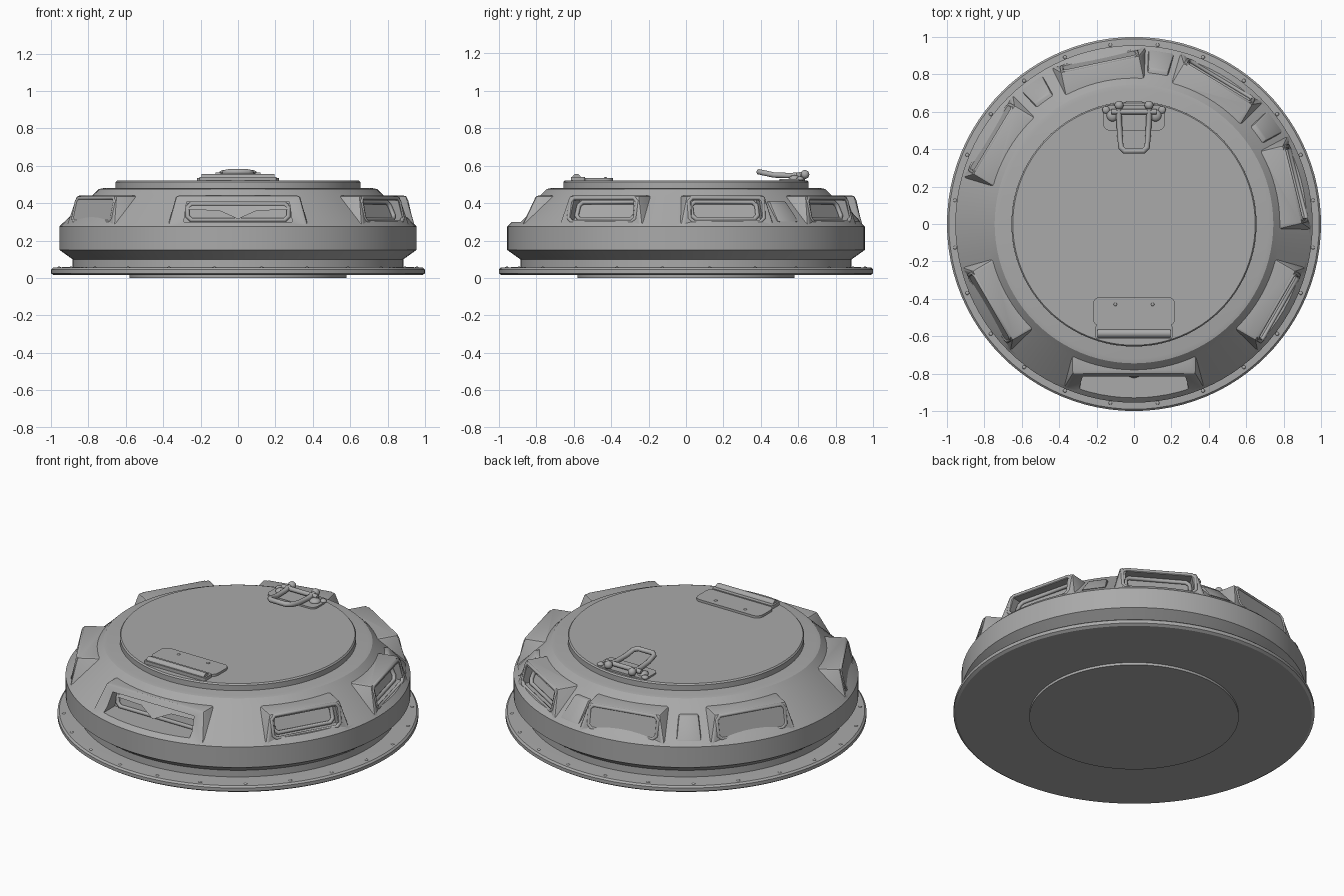
import bpy, bmesh, math
from mathutils import Matrix, Vector

if "Cube" in bpy.data.objects:
    bpy.data.objects.remove(bpy.data.objects["Cube"], do_unlink=True)

paint = bpy.data.materials.new("grey_metal")
paint.use_nodes = True
GREY = (0.4, 0.4, 0.4, 1)
paint.diffuse_color = GREY
paint.node_tree.nodes["Principled BSDF"].inputs["Base Color"].default_value = GREY


def finish(bm, name):
    bmesh.ops.recalc_face_normals(bm, faces=bm.faces)
    me = bpy.data.meshes.new(name)
    bm.to_mesh(me)
    bm.free()
    me.materials.append(paint)
    ob = bpy.data.objects.new(name, me)
    bpy.context.collection.objects.link(ob)
    return ob


def activate(ob):
    bpy.ops.object.select_all(action="DESELECT")
    ob.select_set(True)
    bpy.context.view_layer.objects.active = ob


def smooth(ob, angle=30):
    activate(ob)
    bpy.ops.object.shade_smooth_by_angle(angle=math.radians(angle))
    return ob


def lathe(name, profile, steps=96):
    bm = bmesh.new()
    vs = [bm.verts.new((r, 0, z)) for r, z in profile]
    es = [bm.edges.new(p) for p in zip(vs, vs[1:])]
    bmesh.ops.spin(bm, geom=vs + es, cent=(0, 0, 0), axis=(0, 0, 1),
                   angle=math.tau, steps=steps)
    bmesh.ops.remove_doubles(bm, verts=bm.verts, dist=1e-4)
    return finish(bm, name)


def block(name, deg, low, high, bevel=0):
    """Tapered block at an angle; low and high are (z, inner r, outer r, half width)."""
    bm = bmesh.new()
    bmesh.ops.create_cube(bm, size=2)
    for v in bm.verts:
        z, r0, r1, w = high if v.co.z > 0 else low
        v.co = (r1 if v.co.x > 0 else r0, w * v.co.y, z)
    if bevel:
        bmesh.ops.bevel(bm, geom=bm.edges[:], offset=bevel, segments=2,
                        profile=0.5, affect="EDGES")
    bm.transform(Matrix.Rotation(math.radians(deg), 4, "Z"))
    return finish(bm, name)


def boolean(ob, other, operation):
    mod = ob.modifiers.new(operation, "BOOLEAN")
    mod.operation, mod.object, mod.solver = operation, other, "EXACT"
    activate(ob)
    bpy.ops.object.modifier_apply(modifier=mod.name)
    bpy.data.objects.remove(other, do_unlink=True)


def tube(name, points, radius, cyclic=False):
    cu = bpy.data.curves.new(name, "CURVE")
    cu.dimensions = "3D"
    cu.bevel_depth, cu.bevel_resolution, cu.use_fill_caps = radius, 3, True
    sp = cu.splines.new("POLY")
    sp.points.add(len(points) - 1)
    for p, co in zip(sp.points, points):
        p.co = (*co, 1)
    sp.use_cyclic_u = cyclic
    cu.materials.append(paint)
    ob = bpy.data.objects.new(name, cu)
    bpy.context.collection.objects.link(ob)
    return ob


def ball(name, co, radius, squash=1):
    bm = bmesh.new()
    bmesh.ops.create_uvsphere(bm, u_segments=16, v_segments=8, radius=radius)
    bm.transform(Matrix.Translation(co) @ Matrix.Diagonal((1, 1, squash, 1)))
    return smooth(finish(bm, name), 60)


def plate(name, hx, y0, y1, z0, z1, corner):
    bm = bmesh.new()
    bmesh.ops.create_cube(bm, size=1)
    for v in bm.verts:
        v.co = (2 * hx * v.co.x, y0 + (y1 - y0) * (v.co.y + 0.5),
                z0 + (z1 - z0) * (v.co.z + 0.5))
    upright = [e for e in bm.edges if abs(e.verts[0].co.z - e.verts[1].co.z) > 1e-4]
    bmesh.ops.bevel(bm, geom=upright, offset=corner, segments=5, profile=0.5,
                    affect="EDGES")
    return smooth(finish(bm, name))


# Bottom disc, flange, ring body and lid
smooth(lathe("bottom_disc", [(0, 0), (0.58, 0), (0.58, 0.03), (0, 0.03)]))
smooth(lathe("base_flange", [(0, 0.015), (0.985, 0.015), (1, 0.025), (1, 0.045),
                             (0.99, 0.055), (0.88, 0.06), (0, 0.06)]))
body = lathe("cupola_body", [(0, 0.04), (0.885, 0.04), (0.885, 0.1), (0.955, 0.15),
                             (0.955, 0.275), (0.94, 0.29), (0.78, 0.44), (0.745, 0.475),
                             (0.72, 0.48), (0, 0.48)])
smooth(lathe("hatch_lid", [(0, 0.46), (0.645, 0.46), (0.645, 0.475), (0.655, 0.48),
                           (0.655, 0.512), (0.648, 0.52), (0, 0.52)]))

# Periscope housings: united with the body, then pocketed
SIDE_ANGLES = (-30, 14, 59, 102, 149, 210)
for a in SIDE_ANGLES:
    boolean(body, block("housing", a, (0.27, 0.6, 0.915, 0.26),
                        (0.44, 0.6, 0.875, 0.215), 0.012), "UNION")
boolean(body, block("housing", -90, (0.26, 0.6, 0.885, 0.38),
                    (0.44, 0.6, 0.80, 0.33), 0.012), "UNION")
for a in SIDE_ANGLES:
    boolean(body, block("pocket", a, (0.305, 0.86, 1.1, 0.195),
                        (0.415, 0.81, 1.1, 0.185)), "DIFFERENCE")
boolean(body, block("pocket", -90, (0.3, 0.775, 1.1, 0.29),
                    (0.405, 0.755, 1.1, 0.275)), "DIFFERENCE")
smooth(body)


# Window frames inside the pockets
def window_frame(name, deg, w, low, high, radius):
    (z0, r0), (z1, r1) = low, high
    rot = Matrix.Rotation(math.radians(deg), 3, "Z")
    c = 0.02
    corners = []
    for t, s in ((0, -w), (0, w), (1, w), (1, -w)):
        corners.append(Vector((r0 + (r1 - r0) * t, s, z0 + (z1 - z0) * t)))
    path = []
    for i, p in enumerate(corners):
        for q in (corners[i - 1], corners[(i + 1) % 4]):
            path.append(rot @ (p + (q - p).normalized() * c))
    return tube(name, path, radius, True)


for i, a in enumerate(SIDE_ANGLES):
    window_frame(f"window_frame_{i + 1}", a, 0.18, (0.315, 0.865), (0.405, 0.823), 0.012)
    window_frame(f"housing_rim_{i + 1}", a, 0.205, (0.3, 0.902), (0.428, 0.873), 0.011)
window_frame("front_window_frame", -90, 0.27, (0.31, 0.78), (0.395, 0.765), 0.012)

# Pointed brow in the front window
bm = bmesh.new()
lower = [(-0.27, -0.785, 0.365), (-0.1, -0.79, 0.36), (0, -0.825, 0.315),
         (0.1, -0.79, 0.36), (0.27, -0.785, 0.365)]
bottom = [bm.verts.new(p) for p in lower]
top = [bm.verts.new((x, -0.765, 0.4)) for x, y, z in lower]
for i in range(4):
    bm.faces.new((bottom[i], bottom[i + 1], top[i + 1], top[i]))
finish(bm, "front_window_brow")

# Low pads between the rear housings
for i, a in enumerate((36, 81, 126)):
    smooth(block(f"rear_pad_{i + 1}", a, (0.3, 0.7, 0.935, 0.07),
                 (0.41, 0.7, 0.835, 0.055), 0.01))

# Flange bolts
for i in range(24):
    a = math.tau * (i + 0.5) / 24
    ball(f"flange_bolt_{i + 1}", (0.965 * math.cos(a), 0.965 * math.sin(a), 0.055),
         0.01, 0.6)

# Front hinge: plate, roll and rivets
plate("hinge_plate", 0.22, -0.545, -0.39, 0.51, 0.534, 0.04)
plate("hinge_foot", 0.205, -0.615, -0.54, 0.51, 0.54, 0.01)
tube("hinge_roll", [(-0.195, -0.585, 0.533), (0.195, -0.585, 0.533)], 0.024)
for s in (-1, 1):
    ball("hinge_rivet", (s * 0.1, -0.43, 0.534), 0.009, 0.6)

# Rear handle: base plate, lugs and loop
plate("handle_base", 0.165, 0.5, 0.635, 0.51, 0.53, 0.035)
for s in (-1, 1):
    ball("handle_knob", (s * 0.08, 0.635, 0.553), 0.024)
    ball("handle_lug", (s * 0.115, 0.58, 0.53), 0.032, 0.6)
    ball("handle_bolt", (s * 0.15, 0.61, 0.53), 0.02, 0.6)
side = [(0.082, 0.635, 0.553), (0.08, 0.56, 0.547), (0.075, 0.47, 0.55),
        (0.07, 0.41, 0.563), (0.05, 0.39, 0.567)]
tube("handle_loop", side + [(-x, y, z) for x, y, z in reversed(side)], 0.015)
tube("handle_crossbar", [(-0.12, 0.6, 0.55), (0.12, 0.6, 0.55)], 0.014)
